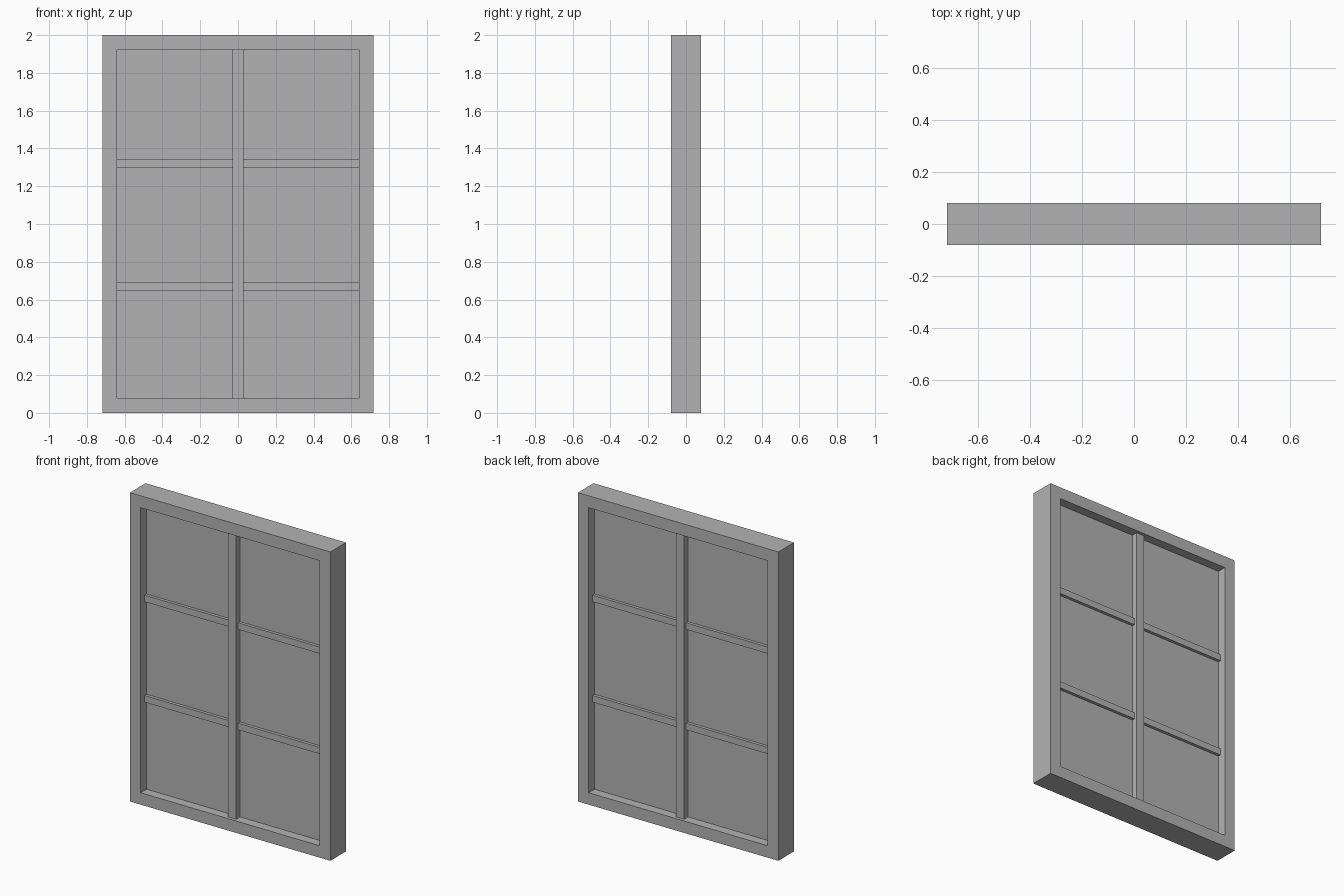
import bpy
import bmesh

cube = bpy.data.objects.get("Cube")
if cube:
    bpy.data.objects.remove(cube, do_unlink=True)

GREY = (0.45, 0.45, 0.45, 1.0)
HALF_W, HEIGHT, HALF_D = 0.718, 2.0, 0.08   # outer frame
RIM = 0.077                                 # visible width of the frame
IN_W = HALF_W - RIM
MID = HEIGHT / 2
IN_H = MID - RIM

grey = bpy.data.materials.new("matte_grey")
grey.use_nodes = True
grey.diffuse_color = GREY
grey.node_tree.nodes["Principled BSDF"].inputs["Base Color"].default_value = GREY


def add_object(name, bm):
    bmesh.ops.recalc_face_normals(bm, faces=bm.faces)
    mesh = bpy.data.meshes.new(name)
    bm.to_mesh(mesh)
    bm.free()
    mesh.materials.append(grey)
    obj = bpy.data.objects.new(name, mesh)
    bpy.context.collection.objects.link(obj)
    return obj


def add_box(name, half_x, half_y, half_z, z):
    bm = bmesh.new()
    bmesh.ops.create_cube(bm, size=2)
    bmesh.ops.scale(bm, vec=(half_x, half_y, half_z), verts=bm.verts)
    bmesh.ops.translate(bm, vec=(0, 0, z), verts=bm.verts)
    return add_object(name, bm)


# Outer frame: rectangular ring with mitred corners
bm = bmesh.new()
corners = [(-1, -1), (1, -1), (1, 1), (-1, 1)]
loops = []
for w, h, y in [(HALF_W, MID, -HALF_D), (HALF_W, MID, HALF_D),
                (IN_W, IN_H, HALF_D), (IN_W, IN_H, -HALF_D)]:
    loops.append([bm.verts.new((sx * w, y, MID + sz * h)) for sx, sz in corners])
for i, loop in enumerate(loops):
    after = loops[(i + 1) % 4]
    for j in range(4):
        k = (j + 1) % 4
        bm.faces.new((loop[j], loop[k], after[k], after[j]))
add_object("window_frame", bm)

# Pane, set back equally on both sides
add_box("window_pane", IN_W, 0.02, IN_H, MID)

# Central upright and the two shallower cross bars
add_box("center_mullion", 0.029, 0.06, IN_H, MID)
for name, z in (("lower_crossbar", 0.67), ("upper_crossbar", 1.32)):
    add_box(name, IN_W, 0.04, 0.0215, z)
